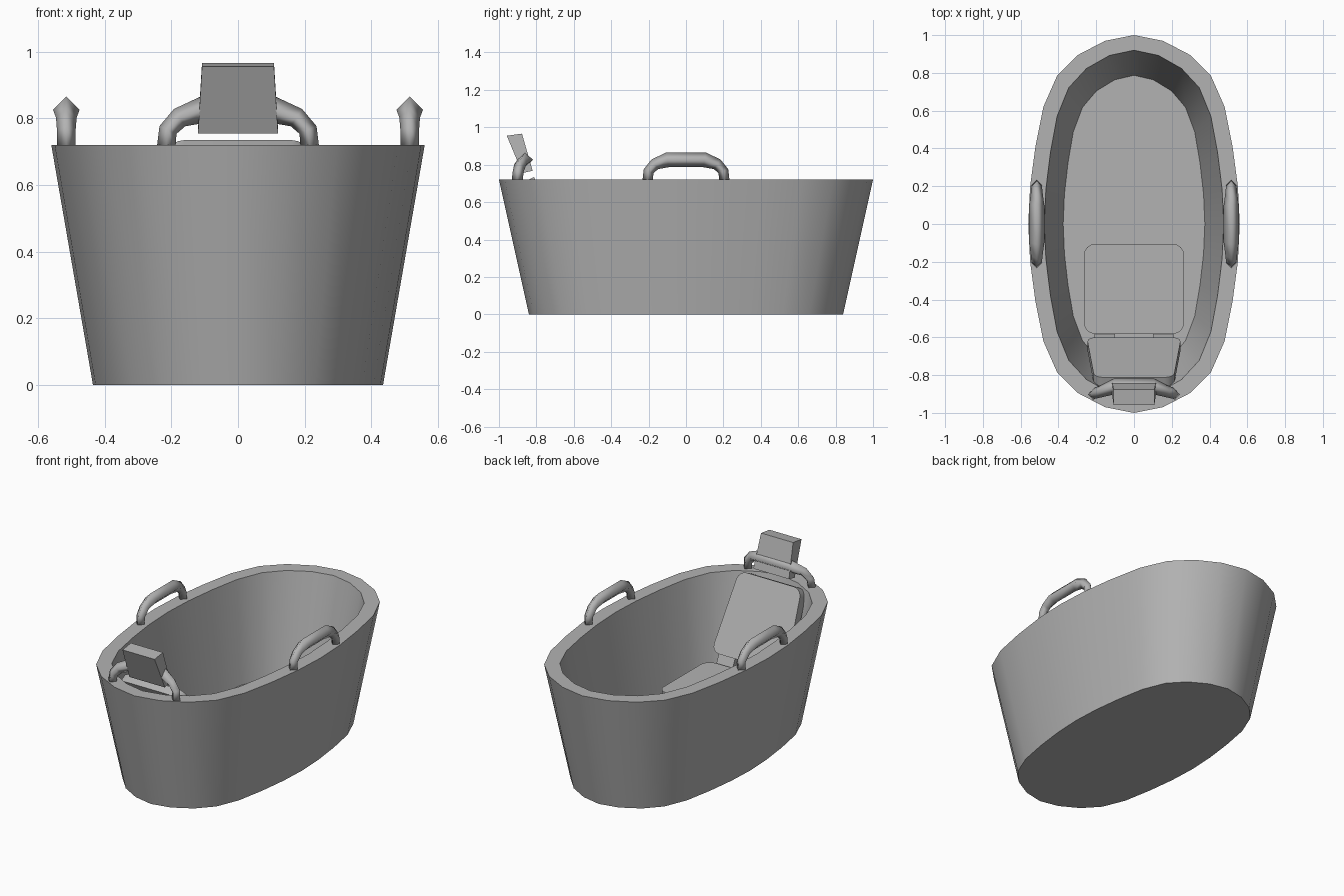
import bpy, bmesh, math
from mathutils import Vector

if "Cube" in bpy.data.objects:
    bpy.data.objects.remove(bpy.data.objects["Cube"])

# Mid-grey finish shared by every part
grey = bpy.data.materials.new("grey")
grey.diffuse_color = (.45, .45, .45, 1)
grey.use_nodes = True
grey.node_tree.nodes["Principled BSDF"].inputs["Base Color"].default_value = grey.diffuse_color


def finish(name, bm, smooth_angle=None):
    bmesh.ops.recalc_face_normals(bm, faces=bm.faces)
    mesh = bpy.data.meshes.new(name)
    bm.to_mesh(mesh)
    bm.free()
    mesh.materials.append(grey)
    ob = bpy.data.objects.new(name, mesh)
    bpy.context.collection.objects.link(ob)
    if smooth_angle:
        bpy.ops.object.select_all(action='DESELECT')
        ob.select_set(True)
        bpy.context.view_layer.objects.active = ob
        bpy.ops.object.shade_smooth_by_angle(angle=math.radians(smooth_angle))
    return ob


def loft(bm, rings):
    """Bridge consecutive closed rings of points and cap both ends."""
    loops = [[bm.verts.new(p) for p in r] for r in rings]
    n = len(loops[0])
    for a, b in zip(loops, loops[1:]):
        for i in range(n):
            j = (i + 1) % n
            bm.faces.new((a[i], a[j], b[j], b[i]))
    bm.faces.new(loops[0])
    bm.faces.new(loops[-1])


def slab(name, outline, origin, v_dir, thickness, radius):
    """Rounded plate: outline in (x, v), thickened along x cross v."""
    v = Vector(v_dir).normalized()
    u = Vector((1, 0, 0))
    bm = bmesh.new()
    vs = [bm.verts.new(Vector(origin) + u * a + v * b) for a, b in outline]
    bm.faces.new(vs)
    bmesh.ops.bevel(bm, geom=vs, offset=radius, segments=4, profile=0.5, affect='VERTICES')
    ext = bmesh.ops.extrude_face_region(bm, geom=bm.faces[:])
    moved = [g for g in ext['geom'] if isinstance(g, bmesh.types.BMVert)]
    bmesh.ops.translate(bm, verts=moved, vec=u.cross(v) * thickness)
    return finish(name, bm, 35)


def handle(name, centre, along, bow=0.0):
    """Diamond-section grip, thin legs and a thicker bar; bow pushes the bar in +y."""
    half = [(-.205, .715, .028, 0), (-.200, .765, .028, .15), (-.167, .802, .031, .4),
            (-.10, .826, .04, 1)]
    path = half + [(-s, z, r, b) for s, z, r, b in reversed(half)]
    along = Vector(along)
    side = Vector((along.y, -along.x, 0))
    pts = [Vector(centre) + along * s + Vector((0, bow * b, z)) for s, z, r, b in path]
    rings = []
    for i, p in enumerate(pts):
        if i in (0, len(pts) - 1):
            tan = Vector((0, 0, 1 if i == 0 else -1))
        else:
            tan = (pts[i + 1] - pts[i]).normalized() + (pts[i] - pts[i - 1]).normalized()
        tan.normalize()
        up = side.cross(tan).normalized()
        rings.append([p + path[i][2] * d for d in (side, up, -side, -up)])
    bm = bmesh.new()
    loft(bm, rings)
    ob = finish(name, bm)
    for f in ob.data.polygons:
        f.use_smooth = True


# Tub: faceted full oval, tapering walls, flat rim and inner floor
quarter = [(0, 1), (.273, .97), (.53, .895), (.727, .785), (.857, .62), (.932, .41), (.982, .2)]
right = quarter + [(1, 0)] + [(x, -y) for x, y in reversed(quarter)]
oval = right + [(-x, y) for x, y in reversed(right[1:-1])]
bm = bmesh.new()
loft(bm, [[(x * sx, y * sy, z) for x, y in oval]
          for sx, sy, z in ((.435, .84, 0), (.56, 1, .72), (.475, .92, .72), (.375, .787, .13))])
finish("tub", bm, 40)

# Seat pad and reclined backrest
slab("seat", [(-.265, -.582), (.265, -.582), (.265, -.105), (-.265, -.105)],
     (0, 0, .20), (0, 1, 0), .06, .06)
slab("backrest", [(-.25, 0), (.25, 0), (.21, .475), (-.21, .475)],
     (0, -.60, .31), (0, -.21, .42), .055, .05)

# Hinge tabs joining seat and backrest
for side, label in ((-1, "left"), (1, "right")):
    x0, x1 = sorted((side * .10, side * .21))
    slab("hinge_tab_" + label, [(x0, 0), (x1, 0), (x1, .15), (x0, .15)],
         (0, -.575, .215), (0, -.06, .13), .03, .004)

# Grips on both sides and at the head end
handle("handle_left", (-.515, 0, 0), (0, 1, 0))
handle("handle_right", (.515, 0, 0), (0, 1, 0))
handle("handle_head", (-.0, -.903, 0), (1.05, 0, 0), bow=.043)

# Tapered headrest block
profile = [(-.875, .755, .12), (-.82, .768, .12), (-.877, .966, .108), (-.958, .955, .108)]
bm = bmesh.new()
loft(bm, [[(s * w, y, z) for y, z, w in profile] for s in (-1, 1)])
finish("headrest", bm)
